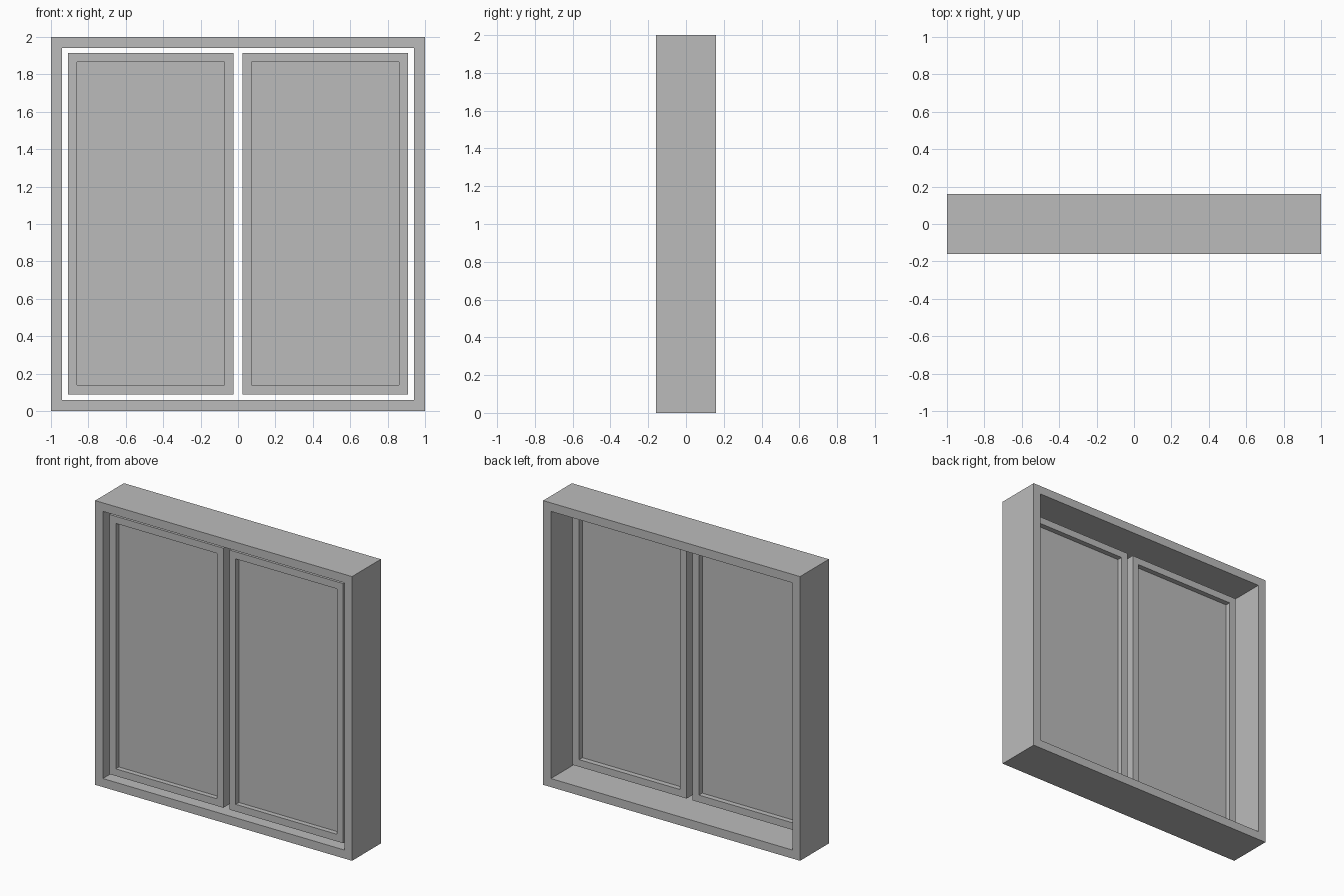
import bpy, bmesh

if "Cube" in bpy.data.objects:
    bpy.data.objects.remove(bpy.data.objects["Cube"])

grey = bpy.data.materials.new("mid_grey")
grey.diffuse_color = (0.5, 0.5, 0.5, 1)
grey.use_nodes = True
grey.node_tree.nodes["Principled BSDF"].inputs["Base Color"].default_value = grey.diffuse_color


def finish(name, bm):
    bmesh.ops.recalc_face_normals(bm, faces=bm.faces)
    mesh = bpy.data.meshes.new(name)
    bm.to_mesh(mesh)
    bm.free()
    mesh.materials.append(grey)
    bpy.context.collection.objects.link(bpy.data.objects.new(name, mesh))


def rect(bm, x0, x1, z0, z1, y):
    return [bm.verts.new((x, y, z)) for x, z in ((x0, z0), (x1, z0), (x1, z1), (x0, z1))]


def ring(name, x0, x1, z0, z1, y0, y1, w):
    """Rectangular frame with border width w, from y0 (front) to y1 (back)."""
    bm = bmesh.new()
    loops = [rect(bm, x0 + i, x1 - i, z0 + i, z1 - i, y)
             for i, y in ((0, y0), (0, y1), (w, y1), (w, y0))]
    for a, b in zip(loops, loops[1:] + loops[:1]):
        for k in range(4):
            n = (k + 1) % 4
            bm.faces.new((a[k], a[n], b[n], b[k]))
    finish(name, bm)


def slab(name, x0, x1, z0, z1, y0, y1):
    """Solid box."""
    bm = bmesh.new()
    a, b = rect(bm, x0, x1, z0, z1, y0), rect(bm, x0, x1, z0, z1, y1)
    bm.faces.new(a)
    bm.faces.new(b)
    for k in range(4):
        n = (k + 1) % 4
        bm.faces.new((a[k], a[n], b[n], b[k]))
    finish(name, bm)


# Deep outer frame
ring("outer_frame", -1, 1, 0, 2, -0.16, 0.16, 0.06)

# Two separate sashes near the front, each with a recessed pane
RAIL, Z0, Z1 = 0.05, 0.088, 1.915
for side, x0, x1 in (("left", -0.91, -0.023), ("right", 0.023, 0.91)):
    ring(side + "_sash", x0, x1, Z0, Z1, -0.13, -0.04, RAIL)
    slab(side + "_pane", x0 + RAIL, x1 - RAIL, Z0 + RAIL, Z1 - RAIL, -0.095, -0.077)
